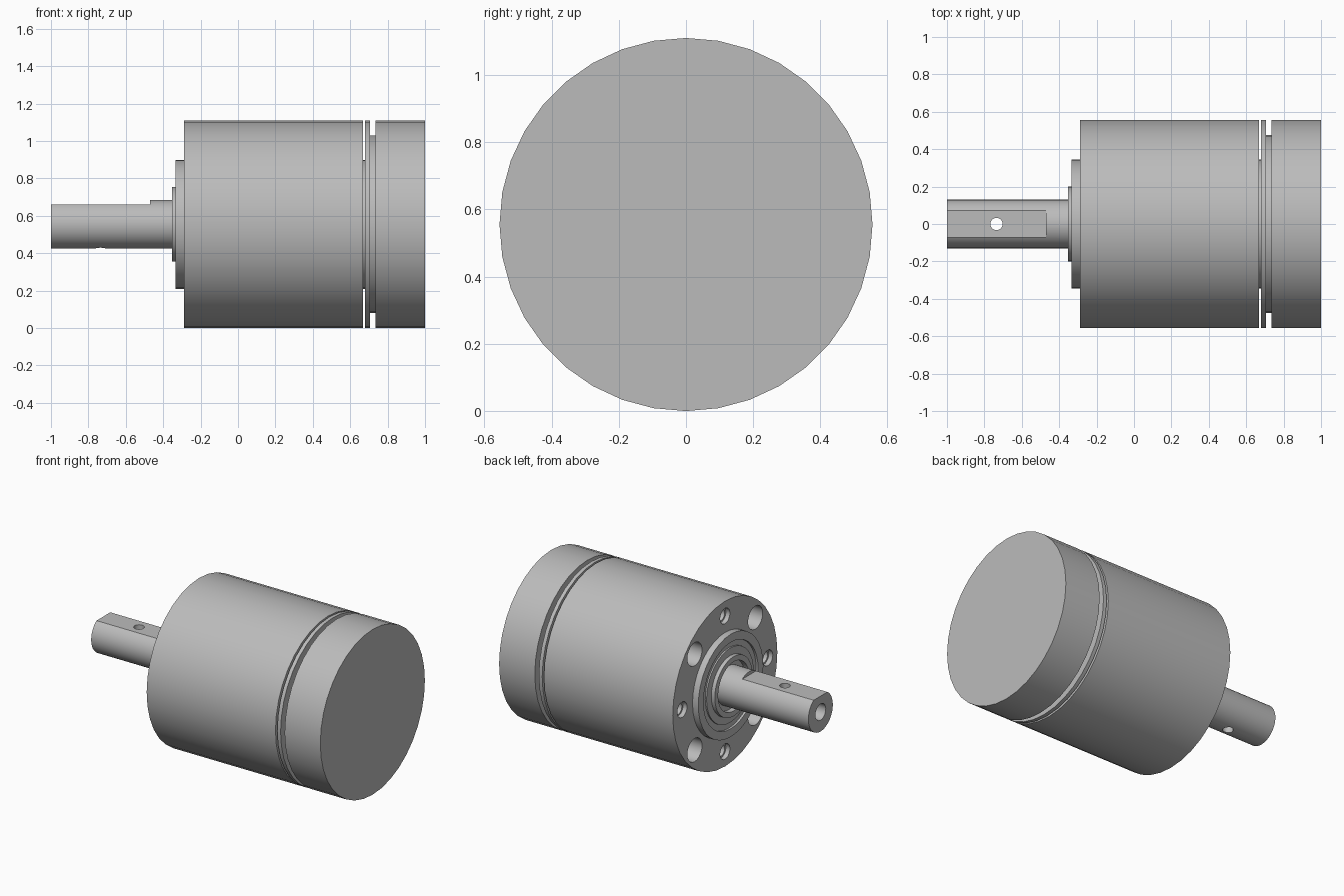
import bpy
import bmesh
from math import cos, sin, pi, radians

AXIS_Z = 0.555
BODY_R = 0.555

cube = bpy.data.objects.get("Cube")
if cube:
    bpy.data.objects.remove(cube, do_unlink=True)

metal = bpy.data.materials.new("brushed grey metal")
metal.use_nodes = True
GREY = (0.5, 0.5, 0.5, 1)
metal.diffuse_color = GREY
metal.node_tree.nodes["Principled BSDF"].inputs["Base Color"].default_value = GREY


def lathe(name, profile, sides=36, y=0, z=0):
    """Turn an (x, radius) profile about an axis parallel to x, capping both ends."""
    bm = bmesh.new()
    rings = []
    for x, r in profile:
        rings.append([bm.verts.new((x, y + r * cos(2 * pi * i / sides),
                                    AXIS_Z + z + r * sin(2 * pi * i / sides)))
                      for i in range(sides)])
    for a, b in zip(rings, rings[1:]):
        for i in range(sides):
            j = (i + 1) % sides
            bm.faces.new((a[i], a[j], b[j], b[i]))
    bm.faces.new(rings[0])
    bm.faces.new(rings[-1])
    bmesh.ops.recalc_face_normals(bm, faces=bm.faces)
    mesh = bpy.data.meshes.new(name)
    bm.to_mesh(mesh)
    bm.free()
    mesh.materials.append(metal)
    obj = bpy.data.objects.new(name, mesh)
    bpy.context.collection.objects.link(obj)
    return obj


def cut(target, cutters):
    """Subtract each cutter from the target and discard it."""
    bpy.context.view_layer.objects.active = target
    for c in cutters:
        c.hide_render = True
        mod = target.modifiers.new("cut", 'BOOLEAN')
        mod.operation = 'DIFFERENCE'
        mod.solver = 'EXACT'
        mod.object = c
        bpy.ops.object.modifier_apply(modifier=mod.name)
        bpy.data.objects.remove(c, do_unlink=True)


# Main housing with its bolt circle of plain and threaded holes
housing = lathe("housing", [(-0.29, BODY_R), (0.667, BODY_R)])
holes = []
for i in range(8):
    a = radians(45 * i)
    y, z = 0.455 * cos(a), 0.455 * sin(a)
    if i % 2:
        profile = [(-0.4, 0.078), (0.05, 0.078)]
    else:
        profile = [(-0.4, 0.052), (-0.26, 0.052), (-0.26, 0.04), (-0.05, 0.04)]
    holes.append(lathe("hole_cutter", profile, 20, y, z))
cut(housing, holes)

# Neck, thin ring, groove and end cap behind the housing
neck = lathe("neck", [(0.66, 0.345), (0.69, 0.345)])
rear = lathe("rear_cap", [(0.68, BODY_R), (0.705, BODY_R), (0.705, 0.475),
                          (0.735, 0.475), (0.735, BODY_R), (1.0, BODY_R)])

# Stepped front boss with recessed seal rings and a raised collar
boss = lathe("front_boss", [(-0.28, 0.345), (-0.333, 0.345), (-0.333, 0.29),
                            (-0.318, 0.29), (-0.318, 0.25), (-0.328, 0.25),
                            (-0.328, 0.2), (-0.354, 0.2), (-0.354, 0.165),
                            (-0.32, 0.165), (-0.32, 0.1)])

# Output shaft with flat, end bore and cross hole
shaft = lathe("output_shaft", [(-1.0, 0.13), (-0.3, 0.13)])
bpy.ops.mesh.primitive_cube_add(size=1, location=(-0.97, 0, AXIS_Z + 0.107 + 0.1))
flat = bpy.context.object
flat.scale = (1.0, 0.5, 0.2)
flat.data.materials.append(metal)
bore = lathe("bore_cutter", [(-1.1, 0.055), (-0.8, 0.055)], 20)
bpy.ops.mesh.primitive_cylinder_add(vertices=20, radius=0.033, depth=0.6,
                                    location=(-0.735, 0, AXIS_Z))
cross = bpy.context.object
cross.data.materials.append(metal)
bpy.context.view_layer.update()
cut(shaft, [flat, bore, cross])

# Smooth round walls, crisp machined edges
bpy.ops.object.select_all(action='DESELECT')
for obj in (housing, neck, rear, boss, shaft):
    obj.select_set(True)
bpy.context.view_layer.objects.active = housing
bpy.ops.object.shade_smooth_by_angle(angle=radians(30))
